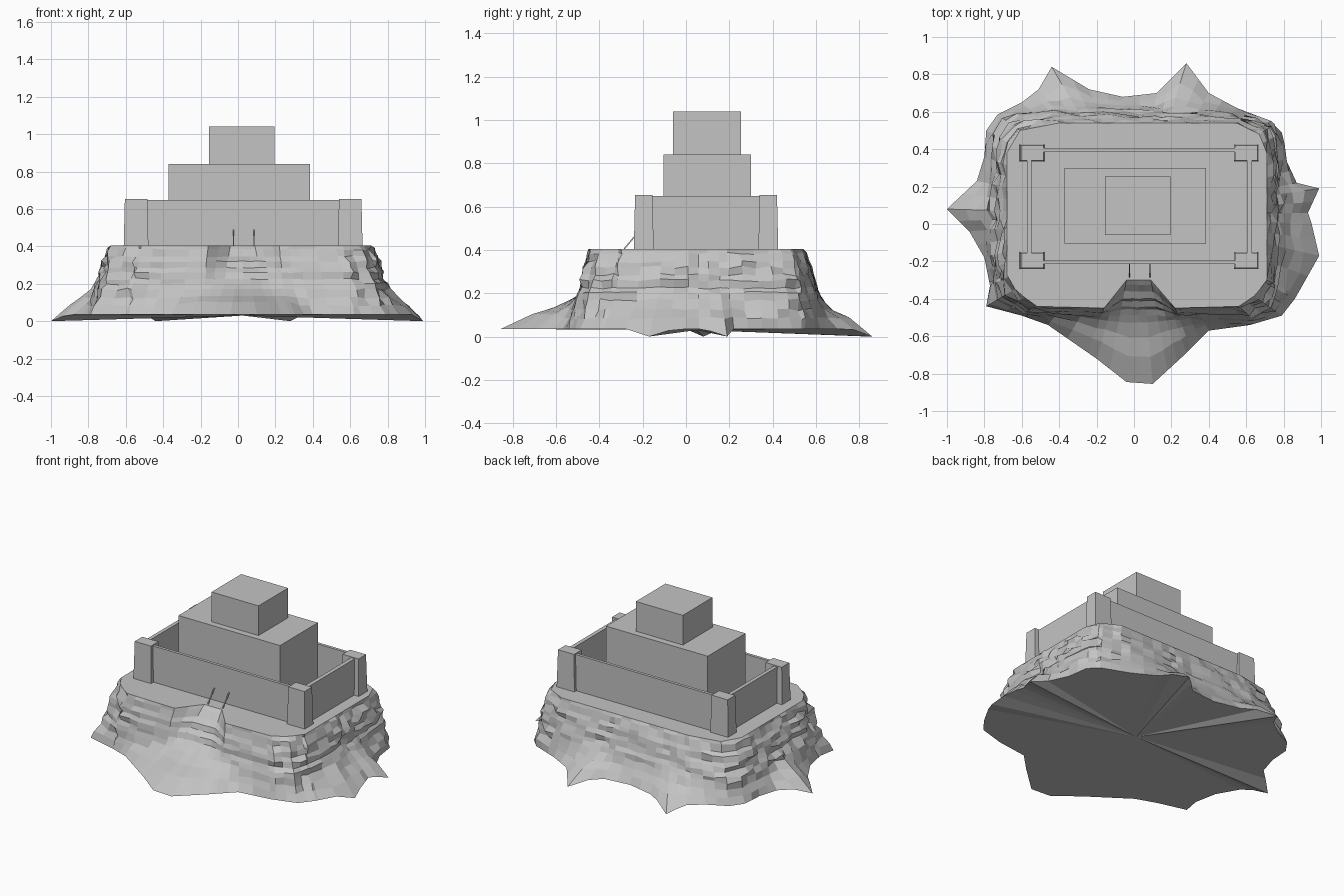
import bpy, bmesh, math, random
from mathutils import Vector

if "Cube" in bpy.data.objects:
    bpy.data.objects.remove(bpy.data.objects["Cube"])

random.seed(4)
stone = bpy.data.materials.new("stone grey")
stone.diffuse_color = (0.55, 0.55, 0.55, 1)
stone.use_nodes = True
stone.node_tree.nodes["Principled BSDF"].inputs["Base Color"].default_value = stone.diffuse_color
CX, CY = 0.025, 0.05


def add_object(name, bm):
    bmesh.ops.recalc_face_normals(bm, faces=bm.faces[:])
    me = bpy.data.meshes.new(name)
    bm.to_mesh(me)
    bm.free()
    me.materials.append(stone)
    ob = bpy.data.objects.new(name, me)
    bpy.context.collection.objects.link(ob)
    return ob


def box(name, x0, x1, y0, y1, z0, z1, flare=0.0):
    """Box whose foot spreads outward by flare."""
    bm = bmesh.new()
    bmesh.ops.create_cube(bm, size=1)
    for v in bm.verts:
        f = flare if v.co.z < 0 else 0
        v.co = ((x0 - f, x1 + f)[v.co.x > 0], (y0 - f, y1 + f)[v.co.y > 0], (z0, z1)[v.co.z > 0])
    return add_object(name, bm)


def radius(poly, a):
    """Distance from the hill centre to an outline in direction a."""
    dx, dy = math.cos(a), math.sin(a)
    best = 0
    for (x0, y0), (x1, y1) in zip(poly, poly[1:] + poly[:1]):
        x0, y0, ex, ey = x0 - CX, y0 - CY, x1 - x0, y1 - y0
        den = dx * ey - dy * ex
        if abs(den) < 1e-9:
            continue
        r, s = (x0 * ey - y0 * ex) / den, (x0 * dy - y0 * dx) / den
        if r > 0 and -1e-6 <= s <= 1 + 1e-6:
            best = max(best, r)
    return best


# Hill outlines: foot with spurs, cliff foot, plateau with ramp notch
foot = [(.99, .19), (.93, .06), (.95, 0), (.99, -.17), (.86, -.40), (.79, -.49), (.62, -.54),
        (.40, -.57), (.28, -.69), (.10, -.855), (-.04, -.845), (-.20, -.72), (-.46, -.54),
        (-.60, -.49), (-.79, -.44), (-.77, -.33), (-.80, -.18), (-.88, -.04), (-1, .08),
        (-.84, .23), (-.80, .36), (-.79, .50), (-.74, .58), (-.60, .65), (-.51, .72),
        (-.44, .84), (-.24, .72), (-.06, .68), (.12, .70), (.28, .86), (.40, .70),
        (.55, .62), (.73, .55), (.79, .49), (.81, .35), (.87, .22)]
spurs = [foot[i] for i in (0, 3, 18, 25, 29)]
cliff = [(.79, .10), (.78, -.30), (.74, -.44), (.62, -.50), (.20, -.50), (-.16, -.50), (-.55, -.48),
         (-.72, -.40), (-.75, -.20), (-.76, .10), (-.75, .45), (-.68, .57), (-.45, .62),
         (.0, .61), (.5, .60), (.72, .53), (.78, .40)]
top = [(.71, .10), (.71, -.30), (.65, -.38), (.56, -.44), (.22, -.45), (.09, -.30), (-.04, -.30),
       (-.16, -.45), (-.52, -.44), (-.63, -.36), (-.68, -.27), (-.68, .38), (-.61, .50),
       (-.40, .54), (.55, .54), (.67, .48), (.71, .38)]

# Columns of the hill at every outline corner, with long gaps subdivided
raw = sorted(math.atan2(y - CY, x - CX) % math.tau for p in (foot, top) for x, y in p)
angles = []
for a in raw:
    if not angles or a - angles[-1] > 0.018:
        angles.append(a)
for a, b in list(zip(angles, angles[1:] + [angles[0] + math.tau])):
    if b - a > 0.12:
        angles.append((a + b) / 2)
angles.sort()

# Rows: (height, share from plateau to cliff foot, share from cliff foot to hill foot)
rows = [(.405, 0, 0), (.385, .12, 0), (.345, .3, 0), (.32, .5, 0), (.285, .55, 0), (.26, .72, 0),
        (.225, .78, 0), (.20, .95, 0), (.17, 1, .08), (.125, 1, .3), (.085, 1, .6), (None, 1, 1)]

bm = bmesh.new()
grid = []
for a in angles:
    rt, rc, rf = radius(top, a), radius(cliff, a), radius(foot, a)
    px, py = CX + rf * math.cos(a), CY + rf * math.sin(a)
    spur = min(math.hypot(px - x, py - y) for x, y in spurs)
    on_ramp = abs(a - 1.5 * math.pi) < 0.4
    rough = 0.004 if on_ramp else (0.018 if abs(math.cos(a)) > 0.7 else 0.010)
    col = []
    for i, (z, s, t) in enumerate(rows):
        r = rt + (rc - rt) * s + (rf - rc) * t
        if z is None:
            z = min(.035, .3 * spur)
        elif i > 0:
            if on_ramp and t > 0:
                z += .03 * t
            r += random.uniform(-rough, rough)
            z += random.uniform(-.4, .4) * rough
        col.append(bm.verts.new((CX + r * math.cos(a), CY + r * math.sin(a), z)))
    grid.append(col)
base = bm.verts.new((CX, CY, .03))
for c, d in zip(grid, grid[1:] + grid[:1]):
    for i in range(len(rows) - 1):
        bm.faces.new((c[i], c[i + 1], d[i + 1], d[i]))
    bm.faces.new((c[-1], base, d[-1]))
bm.faces.new([c[0] for c in grid])
add_object("rocky_hill", bm)

# Curtain walls
box("front_wall", -.57, .63, -.215, -.195, .40, .648)
box("back_wall", -.57, .63, .385, .405, .40, .648)
box("left_wall", -.572, -.547, -.20, .39, .40, .648)
box("right_wall", .605, .632, -.20, .39, .40, .648)

# Corner towers
for sx, x in (("left", -.605), ("right", .54)):
    for sy, y in (("front", -.235), ("back", .34)):
        box(f"{sy}_{sx}_tower", x, x + .12, y, y + .08, .40, .654, .006)

# Stepped keep
box("keep_lower", -.372, .385, -.103, .30, .40, .84)
box("keep_upper", -.155, .195, -.06, .255, .84, 1.04)

# Drawbridge chains
for name, x in (("left_chain", -.025), ("right_chain", .085)):
    chain = box(name, -.003, .003, -.003, .003, 0, .108)
    d = Vector((0, .07, .083))
    chain.rotation_euler = d.to_track_quat('Z', 'Y').to_euler()
    chain.location = (x, -.285, .405)
